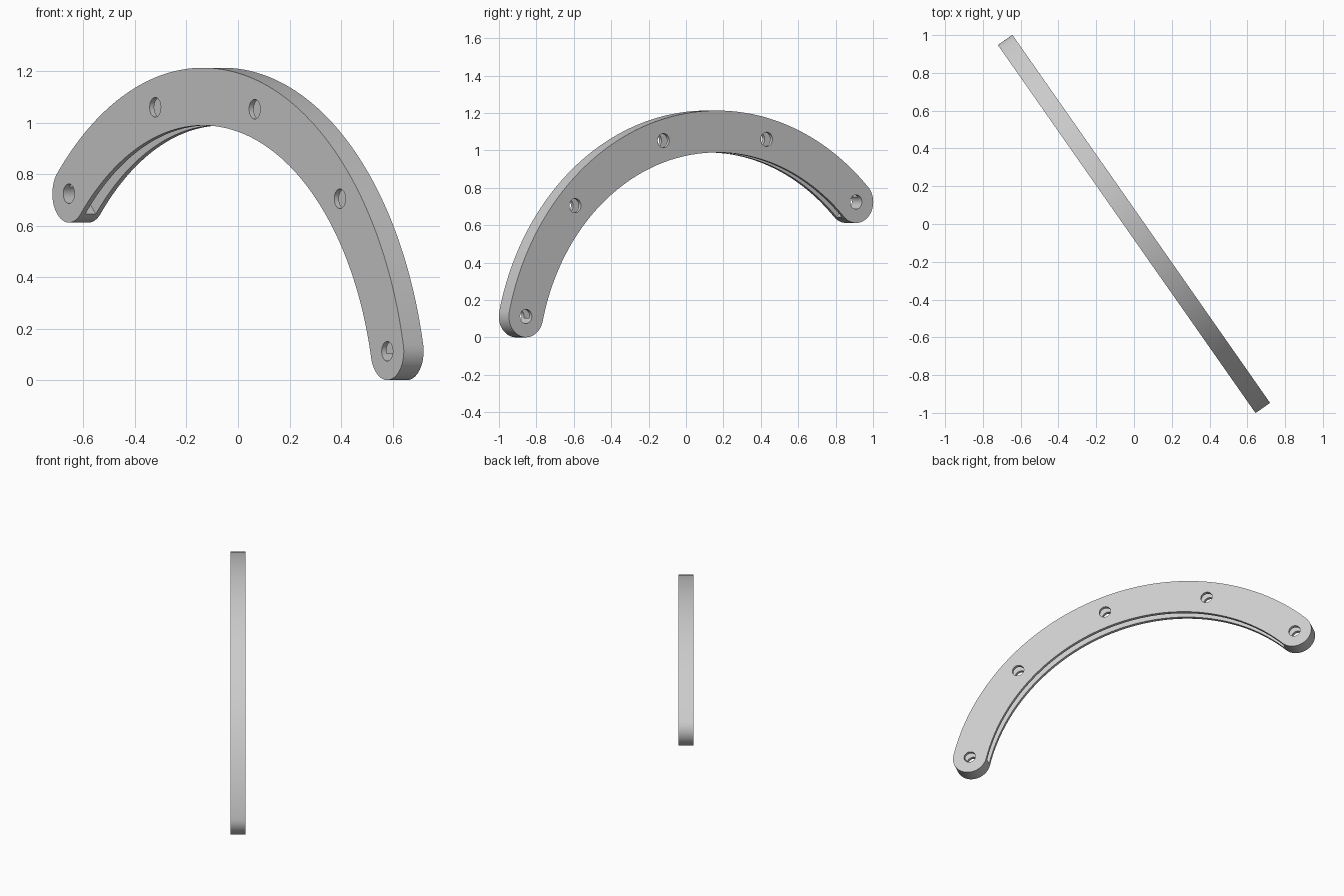
import bpy, bmesh
from math import radians, sin, cos, pi
from mathutils import Matrix, Vector

if "Cube" in bpy.data.objects:
    bpy.data.objects.remove(bpy.data.objects["Cube"], do_unlink=True)

# Arc layout in the plate's own plane
CENTER = Vector((-0.17, 0, -0.18))
RADIUS, HALF_WIDTH = 1.281, 0.112
START, END = radians(13.2), radians(135.1)
THICK, SLOT = 0.094, 0.05
TURN = Matrix.Rotation(radians(-55), 4, "Z")


def polar(radius, angle, origin=CENTER):
    return origin + Vector((radius * cos(angle), 0, radius * sin(angle)))


def sweep(radius, a, b, steps, origin=CENTER):
    return [polar(radius, a + (b - a) * i / steps, origin) for i in range(steps + 1)]


def slab(name, outline, thick):
    """Extrude a closed outline symmetrically across the plate thickness."""
    bm = bmesh.new()
    shift = Vector((0, thick / 2, 0))
    base = bm.faces.new([bm.verts.new(p - shift) for p in outline])
    top = bmesh.ops.extrude_face_region(bm, geom=[base])["geom"]
    moved = [v for v in top if isinstance(v, bmesh.types.BMVert)]
    bmesh.ops.translate(bm, verts=moved, vec=shift * 2)
    bmesh.ops.recalc_face_normals(bm, faces=bm.faces)
    bm.transform(TURN)
    mesh = bpy.data.meshes.new(name)
    bm.to_mesh(mesh)
    bm.free()
    obj = bpy.data.objects.new(name, mesh)
    bpy.context.collection.objects.link(obj)
    return obj


# Curved plate with rounded ends
outer, inner = RADIUS + HALF_WIDTH, RADIUS - HALF_WIDTH
outline = sweep(outer, START, END, 96)
outline += sweep(HALF_WIDTH, END, END + pi, 24, polar(RADIUS, END))[1:-1]
outline += sweep(inner, END, START, 96)
outline += sweep(HALF_WIDTH, START + pi, START + 2 * pi, 24, polar(RADIUS, START))[1:-1]
plate = slab("curved_plate", outline, THICK)

# Slot opening along the inner edge
slot = sweep(RADIUS + 0.08, START, END, 96) + sweep(inner - 0.05, END, START, 96)
cutters = [slab("slot_cutter", slot, SLOT)]

# Five evenly spaced bolt holes
for i in range(5):
    spot = polar(RADIUS, START + (END - START) * i / 4)
    cutters.append(slab("hole_cutter", sweep(0.038, 0, 2 * pi, 32, spot)[:-1], THICK * 2))

for cutter in cutters:
    cutter.hide_render = True
    mod = plate.modifiers.new("cut", "BOOLEAN")
    mod.operation, mod.solver, mod.object = "DIFFERENCE", "EXACT", cutter

# Bake the cuts and discard the cutters
graph = bpy.context.evaluated_depsgraph_get()
baked = bpy.data.meshes.new_from_object(plate.evaluated_get(graph))
plate.modifiers.clear()
plate.data = baked
for cutter in cutters:
    bpy.data.objects.remove(cutter, do_unlink=True)

# Plain grey finish
grey = bpy.data.materials.new("light_grey")
grey.use_nodes = True
color = (0.6, 0.6, 0.6, 1)
grey.diffuse_color = color
grey.node_tree.nodes["Principled BSDF"].inputs["Base Color"].default_value = color
plate.data.materials.clear()
plate.data.materials.append(grey)

bpy.ops.object.select_all(action="DESELECT")
plate.select_set(True)
bpy.context.view_layer.objects.active = plate
bpy.ops.object.shade_smooth_by_angle(angle=radians(30))
